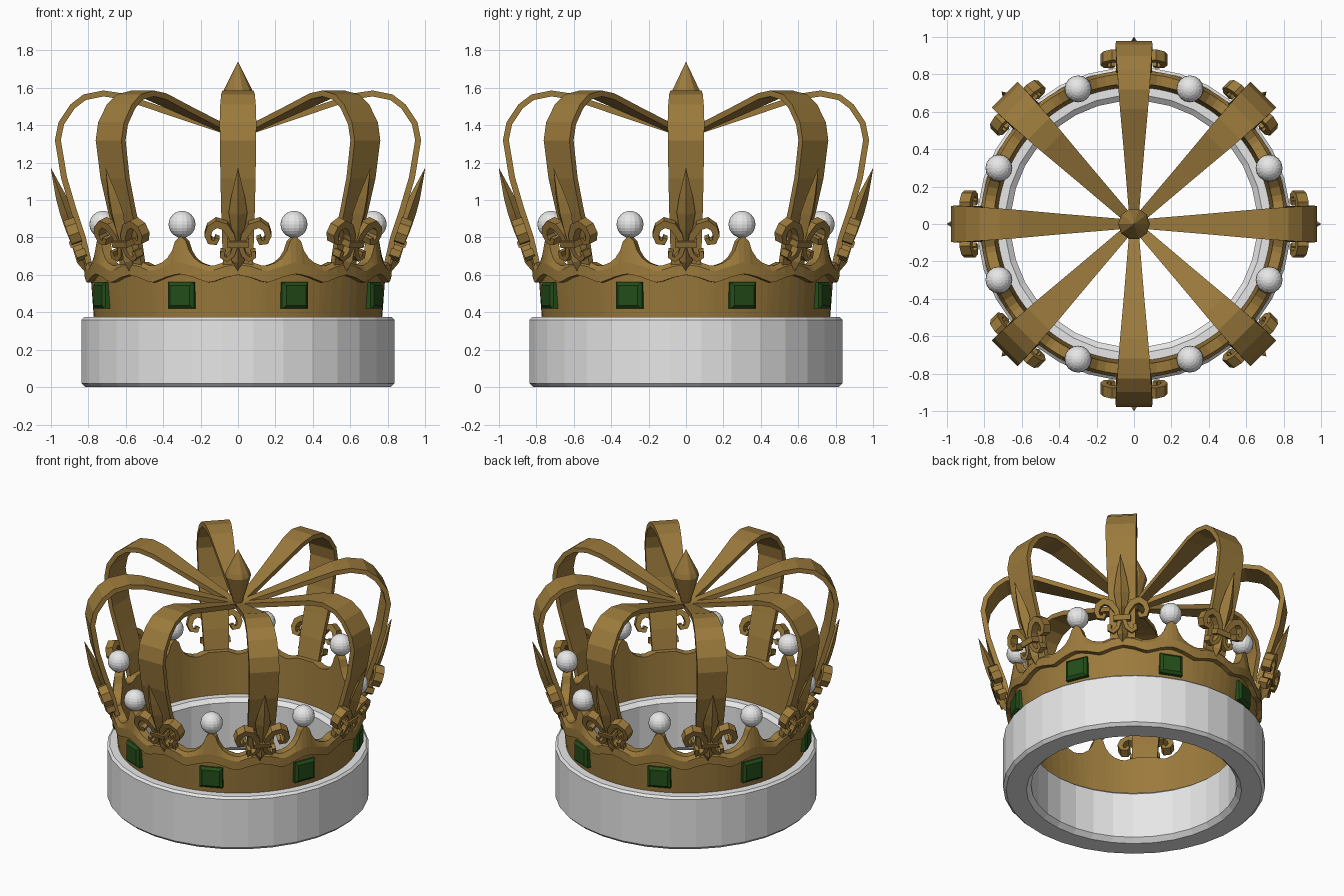
import bpy, bmesh, math
from mathutils import Vector, Matrix

if "Cube" in bpy.data.objects:
    bpy.data.objects.remove(bpy.data.objects["Cube"])


def material(name, rgb):
    m = bpy.data.materials.new(name)
    m.use_nodes = True
    m.diffuse_color = (*rgb, 1)
    m.node_tree.nodes["Principled BSDF"].inputs["Base Color"].default_value = (*rgb, 1)
    return m


GOLD = material("antique gold", (0.33, 0.195, 0.045))
WHITE = material("white", (0.8, 0.8, 0.8))
GREEN = material("emerald green", (0.017, 0.075, 0.01))

BOX = [(1, 1), (1, -1), (-1, -1), (-1, 1)]
DIAMOND = [(1, 0), (0, -1), (-1, 0), (0, 1)]
RADIAL = Matrix(((1, 0, 0), (0, 0, 1), (0, 1, 0)))  # path in (radius, height)


def finish(bm, name, mat):
    bmesh.ops.remove_doubles(bm, verts=bm.verts, dist=0.0001)
    bmesh.ops.recalc_face_normals(bm, faces=bm.faces)
    me = bpy.data.meshes.new(name)
    bm.to_mesh(me)
    bm.free()
    me.materials.append(mat)
    return me


def place(me, name, degrees=0):
    ob = bpy.data.objects.new(name, me)
    ob.rotation_euler.z = math.radians(degrees)
    bpy.context.collection.objects.link(ob)
    return ob


def repeat(me, name, offset=0):
    for k in range(8):
        place(me, f"{name}_{k + 1}", offset + 45 * k)


def skin(bm, rings, closed=False):
    """Bridge rings of points with quads, capping the ends of an open run."""
    loops = [[bm.verts.new(p) for p in ring] for ring in rings]
    n = len(loops[0])
    pairs = list(zip(loops, loops[1:])) + ([(loops[-1], loops[0])] if closed else [])
    for a, b in pairs:
        for i in range(n):
            j = (i + 1) % n
            bm.faces.new((a[i], a[j], b[j], b[i]))
    if not closed:
        bm.faces.new(loops[0])
        bm.faces.new(loops[-1])


def sweep(bm, path, thick, depth, section, frame, origin=(0, 0, 0)):
    """Sweep a four-sided section along a planar path with varying size."""
    pts = [Vector(p) for p in path]
    rings = []
    for i, p in enumerate(pts):
        t = (pts[min(i + 1, len(pts) - 1)] - pts[max(i - 1, 0)]).normalized()
        normal = Vector((-t.y, t.x))
        ring = []
        for s, c in section:
            q = p + normal * s * thick[i]
            ring.append(Vector(origin) + frame @ Vector((q.x, q.y, c * depth[i])))
        rings.append(ring)
    skin(bm, rings)


def lathe(name, profile, sides, mat, phase=0.0, closed=True):
    bm = bmesh.new()
    rings = []
    for k in range(sides):
        a = 2 * math.pi * (k + phase) / sides
        rings.append([(r * math.cos(a), r * math.sin(a), z) for r, z in profile])
    skin(bm, rings, closed=True)
    return place(finish(bm, name, mat), name)


# White base ring with chamfered rims
lathe("base_ring", [(0.82, 0), (0.84, 0.02), (0.84, 0.36), (0.825, 0.375),
                    (0.69, 0.375), (0.66, 0.35), (0.66, 0.03), (0.69, 0)], 32, WHITE, 0.5)

# Gold band: half a repeat as (angle, trim lower edge, top edge), then mirrored
HALF = [(0, 0.6, 0.67), (5, 0.585, 0.67), (9, 0.565, 0.65), (11.25, 0.56, 0.65),
        (14.5, 0.575, 0.665), (17, 0.588, 0.69), (19, 0.595, 0.73),
        (20.3, 0.6, 0.78), (22.5, 0.605, 0.81)]
SEGMENT = HALF + [(45 - a, lo, hi) for a, lo, hi in HALF[-2:0:-1]]
bm = bmesh.new()
rings = []
for k in range(8):
    for deg, lo, hi in SEGMENT:
        a = math.radians(deg + 45 * k)
        ridge = min(lo + 0.06, hi - 0.015)
        rings.append([(r * math.cos(a), r * math.sin(a), z) for r, z in
                      [(0.73, 0.36), (0.77, 0.36), (0.788, lo), (0.822, lo),
                       (0.822, ridge), (0.805, hi), (0.75, hi)]])
skin(bm, rings, closed=True)
place(finish(bm, "band", GOLD), "band")

# Arched arms narrowing towards the middle
ARCH = [(0.79, 0.63), (0.83, 0.8), (0.88, 0.95), (0.93, 1.12), (0.963, 1.32),
        (0.945, 1.41), (0.885, 1.5), (0.82, 1.55), (0.72, 1.57), (0.62, 1.555),
        (0.4, 1.48), (0.1, 1.38), (0, 1.345)]
WIDTH = [0.08, 0.085, 0.09, 0.094, 0.097, 0.098, 0.095, 0.09, 0.083, 0.075, 0.055, 0.03, 0.018]
bm = bmesh.new()
sweep(bm, ARCH, [0.016] * len(ARCH), WIDTH, BOX, RADIAL)
repeat(finish(bm, "arm", GOLD), "arm")

# Lily ornaments leaning outwards along the arms
up = Vector((0.33, 0, 0.944)).normalized()
out = Vector((up.z, 0, -up.x))
side = Vector((0, 1, 0))
LEAN = Matrix((side, up, out)).transposed()
FOOT = (0.808, 0, 0.62)
CURL = [(0.02, 0.15), (0.035, 0.21), (0.07, 0.26), (0.115, 0.275), (0.15, 0.25),
        (0.163, 0.21), (0.15, 0.175), (0.12, 0.17), (0.11, 0.195)]
LOWER = [(0.015, 0.15), (0.03, 0.1), (0.06, 0.075), (0.085, 0.09), (0.08, 0.12)]
bm = bmesh.new()
sweep(bm, [(0, v) for v in (0.16, 0.24, 0.33, 0.42, 0.582)],
      [0.018, 0.035, 0.05, 0.037, 0.001], [0.03, 0.035, 0.035, 0.028, 0.001],
      DIAMOND, LEAN, FOOT)
sweep(bm, [(0, v) for v in (0, 0.06, 0.17)], [0.004, 0.035, 0.018],
      [0.012, 0.035, 0.03], DIAMOND, LEAN, FOOT)
sweep(bm, [(0, 0.145), (0, 0.18)], [0.055] * 2, [0.04] * 2, BOX, LEAN, FOOT)
for s in (1, -1):
    sweep(bm, [(s * u, v) for u, v in CURL],
          [0.014, 0.018, 0.021, 0.021, 0.019, 0.017, 0.015, 0.014, 0.012],
          [0.03] * len(CURL), BOX, LEAN, FOOT)
    sweep(bm, [(s * u, v) for u, v in LOWER], [0.013] * 5, [0.028] * 5, BOX, LEAN, FOOT)
repeat(finish(bm, "lily_ornament", GOLD), "lily_ornament")

# Pearls on the band points
bm = bmesh.new()
bmesh.ops.create_uvsphere(bm, u_segments=16, v_segments=12, radius=0.072,
                          matrix=Matrix.Translation((0.782, 0, 0.87)))
repeat(finish(bm, "pearl", WHITE), "pearl", 22.5)

# Square cut gems below the pearls
bm = bmesh.new()
sweep(bm, [(0.75, 0.49), (0.797, 0.49), (0.812, 0.49)], [0.071, 0.071, 0.054],
      [0.075, 0.075, 0.057], BOX, RADIAL)
repeat(finish(bm, "gem", GREEN), "gem", 22.5)

# Pointed finial where the arms meet
bm = bmesh.new()
rings = []
for r, z in [(0.02, 1.34), (0.085, 1.56), (0.075, 1.59), (0.001, 1.738)]:
    rings.append([(r * math.cos(math.pi * k / 5), r * math.sin(math.pi * k / 5), z)
                  for k in range(10)])
skin(bm, rings)
place(finish(bm, "finial", GOLD), "finial")
